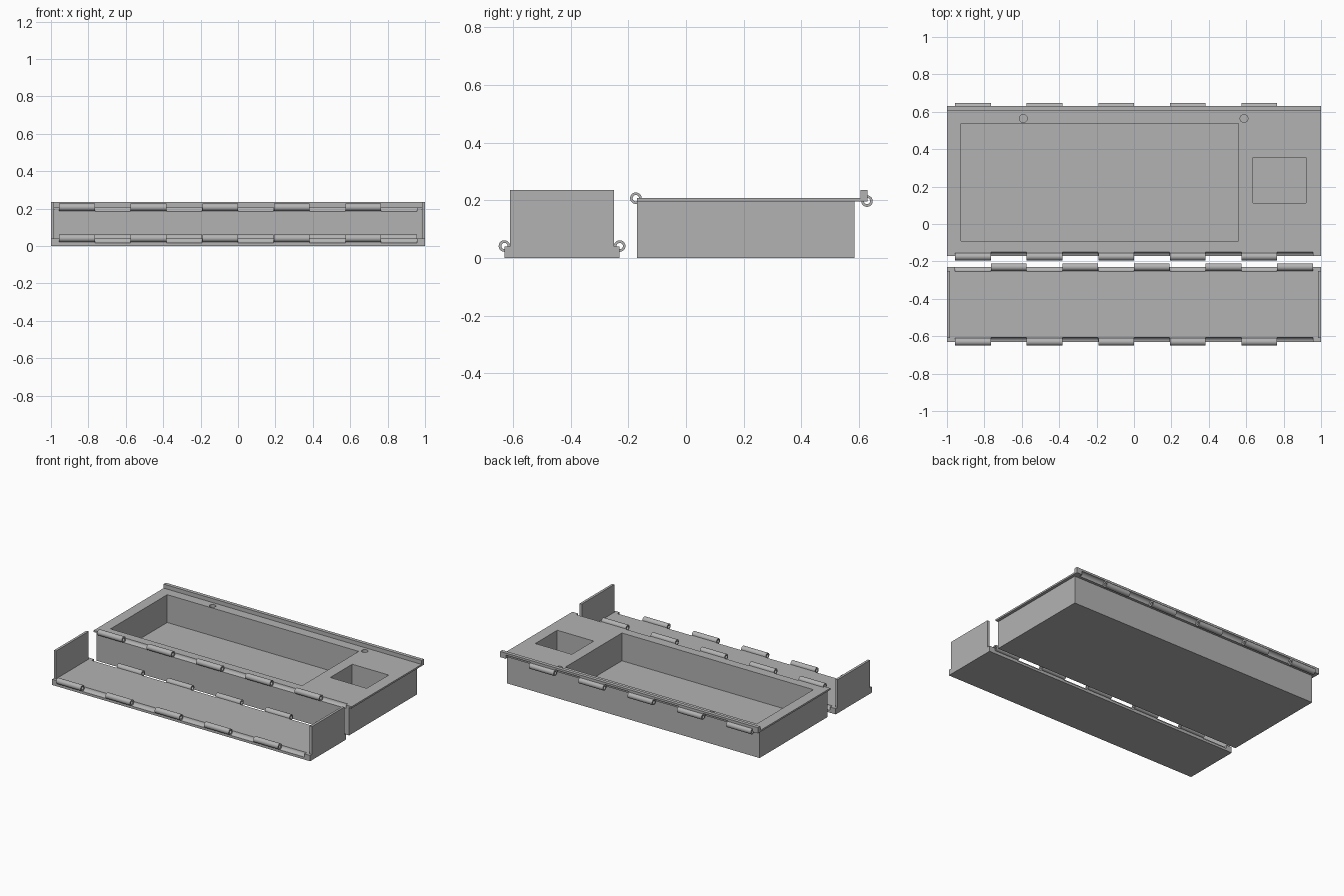
import bpy, bmesh, math
from mathutils import Matrix, Vector

if "Cube" in bpy.data.objects:
    bpy.data.objects.remove(bpy.data.objects["Cube"])

grey = bpy.data.materials.new("plain grey")
grey.diffuse_color = (0.45, 0.45, 0.45, 1)
grey.use_nodes = True
grey.node_tree.nodes["Principled BSDF"].inputs["Base Color"].default_value = grey.diffuse_color

PITCH, LENGTH = 0.3825, 0.191
R_OUT, R_IN, R_GROOVE = 0.02, 0.011, 0.024


def finish(name, bm):
    mesh = bpy.data.meshes.new(name)
    bmesh.ops.recalc_face_normals(bm, faces=bm.faces[:])
    bm.to_mesh(mesh)
    bm.free()
    ob = bpy.data.objects.new(name, mesh)
    bpy.context.collection.objects.link(ob)
    mesh.materials.append(grey)
    return ob


def extrude_x(name, points, half):
    """Extrude a (y, z) outline along x."""
    bm = bmesh.new()
    face = bm.faces.new([bm.verts.new((-half, y, z)) for y, z in points])
    ext = bmesh.ops.extrude_face_region(bm, geom=[face])
    bmesh.ops.translate(bm, vec=(2 * half, 0, 0),
                        verts=[v for v in ext["geom"] if isinstance(v, bmesh.types.BMVert)])
    return finish(name, bm)


def box(name, lo, hi):
    bm = bmesh.new()
    lo, hi = Vector(lo), Vector(hi)
    bmesh.ops.create_cube(bm, size=1, matrix=Matrix.Translation((lo + hi) / 2) @
                          Matrix.Diagonal((*(hi - lo), 1)))
    return finish(name, bm)


def rod(name, centre, radius, length, axis="X", sides=32):
    bm = bmesh.new()
    turn = Matrix.Rotation(math.pi / 2, 4, "Y") if axis == "X" else Matrix.Identity(4)
    bmesh.ops.create_cone(bm, cap_ends=True, segments=sides, radius1=radius, radius2=radius,
                          depth=length, matrix=Matrix.Translation(centre) @ turn)
    return finish(name, bm)


def boolean(ob, tool, operation="DIFFERENCE"):
    """Apply a boolean and discard the tool."""
    mod = ob.modifiers.new("bool", "BOOLEAN")
    mod.operation, mod.object, mod.solver = operation, tool, "EXACT"
    bpy.context.view_layer.objects.active = ob
    bpy.ops.object.modifier_apply(modifier=mod.name)
    bpy.data.objects.remove(tool)


def smooth(ob):
    bpy.ops.object.select_all(action="DESELECT")
    ob.select_set(True)
    bpy.context.view_layer.objects.active = ob
    bpy.ops.object.shade_smooth_by_angle(angle=math.radians(30))


def hinge(ob, y, z, first_knuckle):
    """Five knuckles alternating with five clearance grooves, with a pin bore."""
    other = first_knuckle + LENGTH if first_knuckle < -0.9 else first_knuckle - LENGTH
    for i in range(5):
        boolean(ob, rod("groove", (other + PITCH * i + LENGTH / 2, y, z), R_GROOVE, LENGTH))
    for i in range(5):
        boolean(ob, rod("knuckle", (first_knuckle + PITCH * i + LENGTH / 2, y, z),
                        R_OUT, LENGTH), "UNION")
    boolean(ob, rod("bore", (0, y, z), R_IN, 1.912))


# Tray: body, overhanging top plate and raised rear lip
tray = box("tray", (-0.98, -0.17, 0), (0.98, 0.585, 0.2))
boolean(tray, extrude_x("top_plate", [(-0.17, 0.195), (0.63, 0.195), (0.63, 0.235),
                                      (0.605, 0.235), (0.605, 0.207), (-0.17, 0.207)], 1), "UNION")
# Pockets and round sockets
boolean(tray, box("large_pocket", (-0.925, -0.09, 0.012), (0.56, 0.537, 0.3)))
boolean(tray, box("small_pocket", (0.637, 0.112, 0.012), (0.92, 0.355, 0.3)))
for x in (-0.592, 0.588):
    boolean(tray, rod("socket", (x, 0.564, 0.21), 0.021, 0.08, "Z"))
hinge(tray, -0.174, 0.207, -0.956)
hinge(tray, 0.628, 0.197, -0.956)
smooth(tray)

# Separate lid: flat base with a wall at each end
lid = box("lid", (-1, -0.63, 0), (1, -0.23, 0.04))
for side in (-1, 1):
    xs = sorted((side * 0.983, side))
    boolean(lid, box("end_wall", (xs[0], -0.61, 0.02), (xs[1], -0.25, 0.235)), "UNION")
hinge(lid, -0.63, 0.041, -0.956)
hinge(lid, -0.23, 0.041, -0.765)
smooth(lid)
